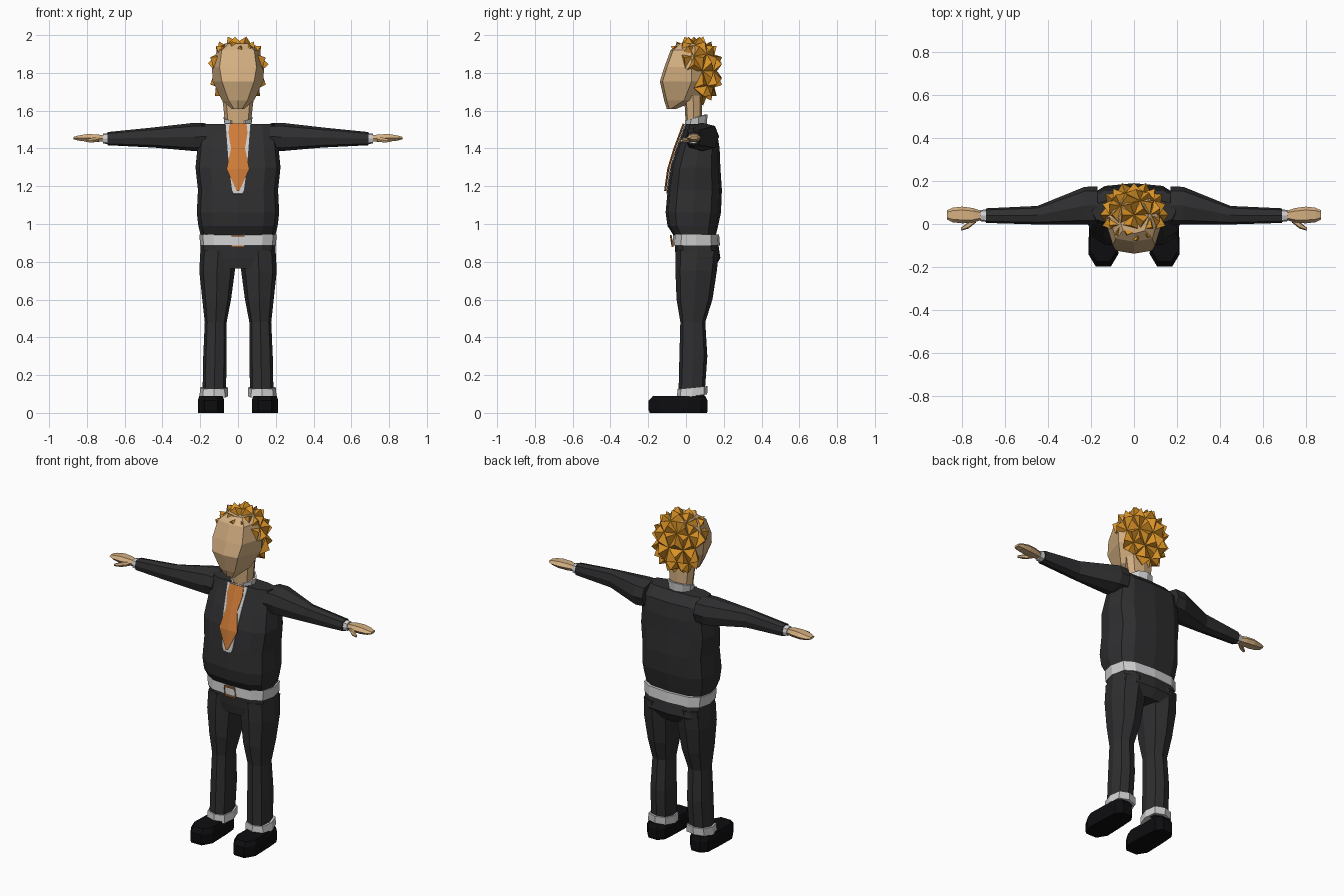
import bpy, bmesh, math
from mathutils import Vector

if "Cube" in bpy.data.objects:
    bpy.data.objects.remove(bpy.data.objects["Cube"])


def material(name, r, g, b):
    m = bpy.data.materials.new(name)
    m.diffuse_color = (r, g, b, 1)
    m.use_nodes = True
    m.node_tree.nodes["Principled BSDF"].inputs["Base Color"].default_value = m.diffuse_color
    return m


SUIT = material("charcoal cloth", 0.028, 0.028, 0.03)
WHITE = material("light grey cloth", 0.62, 0.62, 0.63)
SHOE = material("black leather", 0.004, 0.004, 0.005)
SKIN = material("skin", 0.66, 0.43, 0.22)
HAIR = material("golden hair", 0.70, 0.29, 0.02)
TIE = material("orange", 0.62, 0.20, 0.04)


def finish(name, bm, mat):
    bmesh.ops.recalc_face_normals(bm, faces=bm.faces)
    me = bpy.data.meshes.new(name)
    bm.to_mesh(me)
    bm.free()
    me.materials.append(mat)
    ob = bpy.data.objects.new(name, me)
    bpy.context.collection.objects.link(ob)
    return ob


def loft(name, rings, mat, side=1):
    """Skin equal-sized point rings and cap both ends; side=-1 mirrors in x."""
    bm = bmesh.new()
    vs = [[bm.verts.new((p[0] * side, p[1], p[2])) for p in r] for r in rings]
    n = len(vs[0])
    for a, b in zip(vs, vs[1:]):
        for i in range(n):
            j = (i + 1) % n
            bm.faces.new((a[i], a[j], b[j], b[i]))
    bm.faces.new(vs[0])
    bm.faces.new(vs[-1])
    return finish(name, bm, mat)


def unit(n, e):
    """Rounded-square section points."""
    for i in range(n):
        t = 2 * math.pi * i / n
        c, s = math.cos(t), math.sin(t)
        yield math.copysign(abs(c) ** e, c), math.copysign(abs(s) ** e, s)


def zring(z, cx, rx, yf, yb, n=8, e=0.75, tilt=0):
    cy, ry = (yf + yb) / 2, (yb - yf) / 2
    return [(cx + u * rx, cy + v * ry, z + v * tilt) for u, v in unit(n, e)]


def xring(x, cy, ry, cz, rz, n=8, e=0.75):
    return [(x, cy + u * ry, cz + v * rz) for u, v in unit(n, e)]


def strip(name, rows, mat, off, ridge=0.0):
    """Thin plate lying on the jacket front; rows are (z, half width)."""
    bm = bmesh.new()
    vs = [[bm.verts.new((x, front(z) - off - (ridge if x == 0 else 0), z))
           for x in (-w, 0, w)] for z, w in rows]
    for a, b in zip(vs, vs[1:]):
        for i in (0, 1):
            bm.faces.new((a[i], a[i + 1], b[i + 1], b[i]))
    ob = finish(name, bm, mat)
    mod = ob.modifiers.new("thickness", 'SOLIDIFY')
    mod.thickness = 0.005
    mod.offset = 0


# Jacket body: (z, half width, front y, back y)
BODY = [(0.93, 0.195, -0.06, 0.155), (0.99, 0.21, -0.098, 0.17),
        (1.06, 0.218, -0.108, 0.185), (1.18, 0.212, -0.097, 0.19),
        (1.30, 0.225, -0.08, 0.182), (1.40, 0.215, -0.048, 0.178),
        (1.48, 0.208, -0.018, 0.165), (1.53, 0.195, 0.0, 0.115)]


def front(z):
    for a, b in zip(BODY, BODY[1:]):
        if a[0] <= z <= b[0]:
            return a[2] + (b[2] - a[2]) * (z - a[0]) / (b[0] - a[0])


loft("jacket", [zring(z, 0, w, f, b, 12, 0.65) for z, w, f, b in BODY], SUIT)
strip("shirt_front", [(1.53, 0.068), (1.48, 0.064), (1.40, 0.058),
                      (1.30, 0.05), (1.18, 0.034), (1.16, 0.025)], WHITE, 0.003)
strip("tie", [(1.53, 0.045), (1.48, 0.05), (1.40, 0.037),
              (1.29, 0.06), (1.175, 0.006)], TIE, 0.010, 0.006)

# Belt and buckle
loft("belt", [zring(0.885, 0, 0.2, -0.072, 0.18, 12, 0.65),
              zring(0.945, 0, 0.205, -0.068, 0.175, 12, 0.65)], WHITE)
bm = bmesh.new()
bmesh.ops.create_grid(bm, x_segments=1, y_segments=1, size=1)
for v in bm.verts:
    v.co = (v.co.x * 0.034, -0.076, 0.915 + v.co.y * 0.028)
r = bmesh.ops.inset_region(bm, faces=bm.faces[:], thickness=0.009, use_boundary=True)
bmesh.ops.delete(bm, geom=[f for f in bm.faces if f not in r["faces"]], context='FACES')
buckle = finish("belt_buckle", bm, TIE)
buckle.modifiers.new("thickness", 'SOLIDIFY').thickness = 0.008

# Trouser seat
loft("trouser_seat", [zring(0.765, 0, 0.19, -0.045, 0.15, 12, 0.65),
                      zring(0.82, 0, 0.2, -0.055, 0.182, 12, 0.65),
                      zring(0.90, 0, 0.197, -0.06, 0.17, 12, 0.65)], SUIT)

# Limbs, built once per side
LEG = [(0.86, 0.105, 0.094, -0.055, 0.175), (0.75, 0.111, 0.094, -0.056, 0.163),
       (0.60, 0.113, 0.076, -0.05, 0.14), (0.48, 0.118, 0.058, -0.03, 0.102),
       (0.30, 0.122, 0.062, -0.035, 0.113), (0.09, 0.126, 0.062, -0.04, 0.098)]
ARM = [(0.17, 0.085, 0.09, 1.463, 0.07), (0.23, 0.085, 0.088, 1.461, 0.075),
       (0.45, 0.041, 0.043, 1.458, 0.053), (0.69, 0.039, 0.034, 1.452, 0.035)]
HAND = [(0.70, 0.04, 0.018, 1.452, 0.018), (0.75, 0.04, 0.034, 1.455, 0.022),
        (0.80, 0.042, 0.039, 1.456, 0.022), (0.845, 0.042, 0.034, 1.455, 0.015),
        (0.87, 0.042, 0.022, 1.455, 0.007)]
THUMB = [(0.735, 0.022, 0.015, 1.448, 0.012), (0.77, -0.005, 0.016, 1.444, 0.014),
         (0.805, -0.024, 0.007, 1.44, 0.007)]
SOLE = [(-0.035, -0.198), (0.035, -0.198), (0.07, -0.14), (0.066, 0.0),
        (0.06, 0.08), (0.03, 0.115), (-0.03, 0.115), (-0.06, 0.08),
        (-0.066, 0.0), (-0.07, -0.14)]
for side, tag in ((1, "left"), (-1, "right")):
    loft(tag + "_trouser_leg", [zring(*q) for q in LEG], SUIT, side)
    loft(tag + "_trouser_cuff", [zring(0.088, 0.128, 0.076, -0.048, 0.112, tilt=0.01),
                                 zring(0.134, 0.127, 0.073, -0.045, 0.115, tilt=0.008)],
         WHITE, side)
    loft(tag + "_shoe", [[(0.143 + x * k, y * k, z) for x, y in SOLE]
                         for z, k in ((0, 0.97), (0.015, 1), (0.065, 1), (0.09, 0.88))],
         SHOE, side)
    loft(tag + "_sleeve", [xring(*q) for q in ARM], SUIT, side)
    loft(tag + "_shirt_cuff", [xring(0.68, 0.039, 0.03, 1.452, 0.03),
                               xring(0.715, 0.039, 0.026, 1.452, 0.026)], WHITE, side)
    loft(tag + "_hand", [xring(*q, n=6) for q in HAND], SKIN, side)
    loft(tag + "_thumb", [xring(*q, n=6) for q in THUMB], SKIN, side)

# Neck and open collar
loft("neck", [zring(1.50, 0, 0.064, 0.0, 0.085), zring(1.68, 0, 0.085, -0.01, 0.085)], SKIN)
bm = bmesh.new()
rows = []
for i in range(9):
    t = math.radians(-60 + 300 * i / 8)
    c, s = math.cos(t), math.sin(t)
    rows.append((bm.verts.new((0.072 * c, 0.048 + 0.062 * s, 1.515 + 0.01 * s)),
                 bm.verts.new((0.08 * c, 0.05 + 0.064 * s, 1.562 + 0.018 * s))))
for a, b in zip(rows, rows[1:]):
    bm.faces.new((a[0], b[0], b[1], a[1]))
collar = finish("collar", bm, WHITE)
collar.modifiers.new("thickness", 'SOLIDIFY').thickness = 0.01

# Head: (z, face half width, head half width, front y, side y, back y)
HEAD = [(1.61, 0.022, 0.034, -0.102, -0.08, -0.05),
        (1.655, 0.05, 0.085, -0.116, -0.01, 0.06),
        (1.755, 0.085, 0.134, -0.138, 0.03, 0.11),
        (1.83, 0.098, 0.138, -0.115, 0.03, 0.13),
        (1.92, 0.086, 0.112, -0.082, 0.03, 0.12),
        (1.955, 0.05, 0.07, -0.045, 0.03, 0.09)]
loft("head", [[(0, f, z), (w, f + 0.014, z), (h, m, z), (h * 0.65, b, z),
               (-h * 0.65, b, z), (-h, m, z), (-w, f + 0.014, z)]
              for z, w, h, f, m, b in HEAD], SKIN)

# Spiky hair: rounded ball with the face area removed and each facet drawn to a point
bm = bmesh.new()
bmesh.ops.create_icosphere(bm, subdivisions=2, radius=1)
centre = Vector((0, 0.042, 1.81))
for v in bm.verts:
    d = [math.copysign(abs(k) ** 0.85, k) for k in v.co]
    v.co = centre + Vector((d[0] * 0.128, d[1] * 0.122, d[2] * 0.155))
bare = []
for f in bm.faces:
    c = f.calc_center_median()
    if not (c.y > 0.06 or c.z > 1.905 or (c.z > 1.82 and c.y > -0.02)):
        bare.append(f)
bmesh.ops.delete(bm, geom=bare, context='FACES')
tips = bmesh.ops.poke(bm, faces=bm.faces[:])["verts"]
for v in tips:
    v.co += (v.co - centre).normalized() * 0.042
finish("spiky_hair", bm, HAIR)
